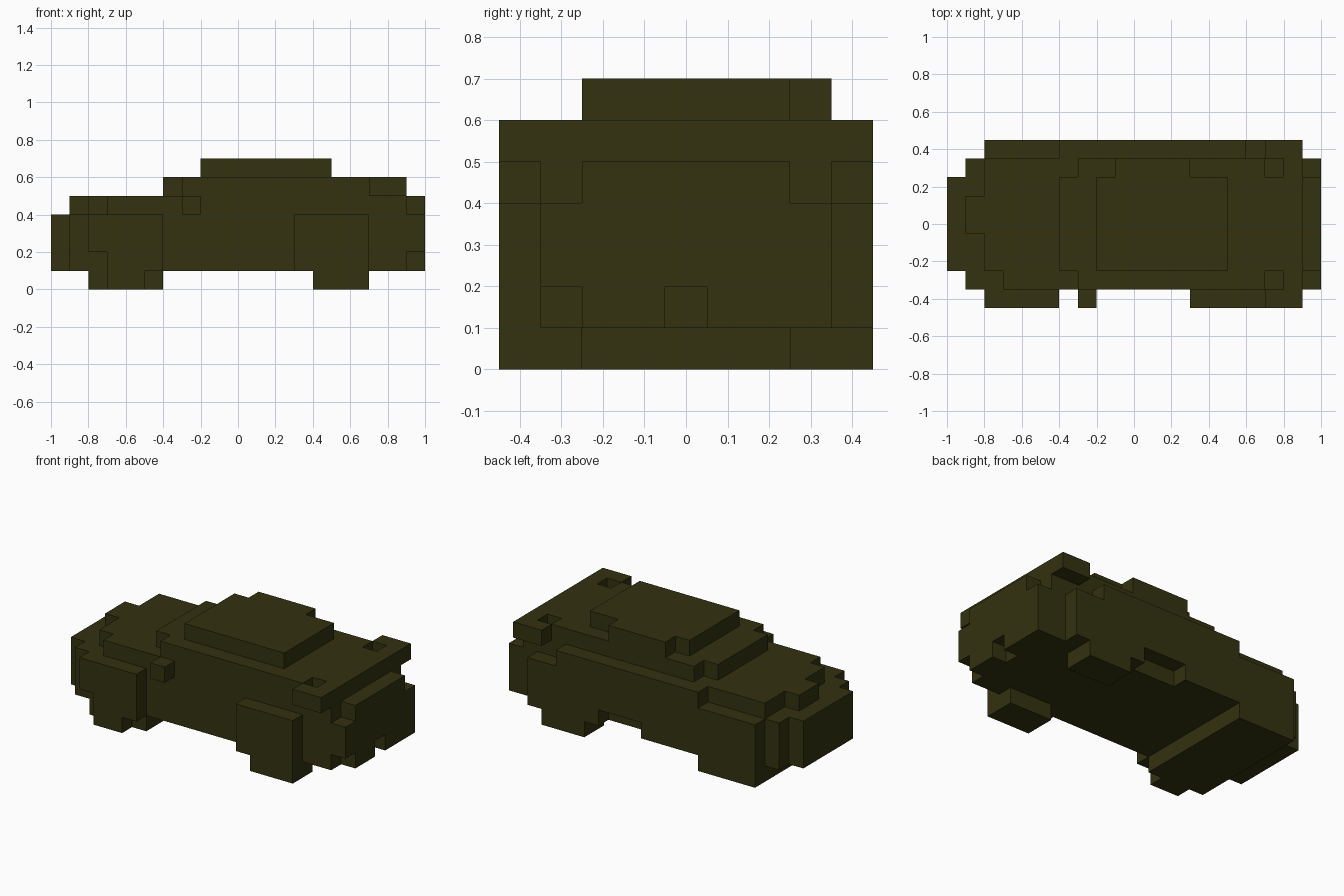
import bpy, bmesh, math
from mathutils import Vector

cube = bpy.data.objects.get("Cube")
if cube:
    bpy.data.objects.remove(cube, do_unlink=True)

CELL = 0.1
ORIGIN = Vector((0, -0.45, 0))   # y cells count from the right-hand side, 0 to 9

mat = bpy.data.materials.new("dark olive")
mat.use_nodes = True
olive = (0.033, 0.032, 0.005, 1)
mat.diffuse_color = olive
mat.node_tree.nodes["Principled BSDF"].inputs["Base Color"].default_value = olive


def box(x0, x1, y0, y1, z0, z1):
    """Set of block cells filling a range."""
    return {(x, y, z) for x in range(x0, x1) for y in range(y0, y1) for z in range(z0, z1)}


parts = {}

# Main body, stepped in towards the nose
parts["body"] = box(-9, 9, 1, 8, 1, 4) | box(-7, 9, 1, 8, 4, 5)
parts["nose"] = box(-10, -9, 2, 7, 1, 4)
parts["hood_edge"] = box(-8, -7, 2, 8, 4, 5) | box(-9, -8, 4, 6, 4, 5)

# Cabin, windscreen step and roof
parts["cabin"] = box(-3, 7, 1, 8, 5, 6)
parts["windscreen"] = box(-4, -3, 2, 7, 5, 6)
parts["roof"] = box(-2, 5, 2, 7, 6, 7) | box(-1, 3, 7, 8, 6, 7)

# Rear wing with two square notches
parts["rear_wing"] = box(7, 9, 0, 9, 5, 6) - box(7, 8, 1, 2, 5, 6) - box(7, 8, 7, 8, 5, 6)

# Rear bumper with exhaust gaps
parts["rear_bumper"] = ((box(9, 10, 1, 8, 1, 4) | box(9, 10, 2, 7, 4, 5))
                        - box(9, 10, 1, 2, 1, 2) - box(9, 10, 4, 5, 1, 2))

# Narrow side: separate fenders and mirror
parts["front_fender"] = box(-8, -4, 0, 1, 2, 4) | box(-7, -4, 0, 1, 1, 2)
parts["rear_fender"] = box(3, 7, 0, 1, 1, 4)
parts["mirror"] = box(-3, -2, 0, 1, 4, 5)

# Wide side: one continuous flank with a sill recess
parts["flank"] = (box(-8, 8, 8, 9, 1, 4) | box(-4, 6, 8, 9, 4, 5)) - box(0, 3, 8, 9, 1, 2)

# Wheels and front axle
parts["front_axle"] = box(-8, -4, 1, 9, 0, 1) | box(-7, -5, 0, 1, 0, 1)
for side, y in (("right", 0), ("left", 7)):
    parts["rear_wheel_" + side] = box(4, 7, y, y + 2, 0, 1)

filled = set().union(*parts.values())


def build(name, cells):
    """Skin the outer faces of a part, leaving out faces buried in its neighbours."""
    bm = bmesh.new()
    for c in sorted(cells):
        for axis in range(3):
            for sign in (-1, 1):
                n = list(c)
                n[axis] += sign
                if tuple(n) in filled:
                    continue
                u, v = (axis + 1) % 3, (axis + 2) % 3
                corners = []
                for a, b in ((0, 0), (1, 0), (1, 1), (0, 1)):
                    p = list(c)
                    p[axis] += max(sign, 0)
                    p[u] += a
                    p[v] += b
                    corners.append(bm.verts.new(Vector(p) * CELL + ORIGIN))
                bm.faces.new(corners if sign > 0 else corners[::-1])
    bmesh.ops.remove_doubles(bm, verts=bm.verts[:], dist=0.001)
    bmesh.ops.dissolve_limit(bm, angle_limit=math.radians(1),
                             verts=bm.verts[:], edges=bm.edges[:])
    mesh = bpy.data.meshes.new(name)
    bm.to_mesh(mesh)
    bm.free()
    mesh.materials.append(mat)
    bpy.context.collection.objects.link(bpy.data.objects.new(name, mesh))


for name, cells in parts.items():
    build(name, cells)
